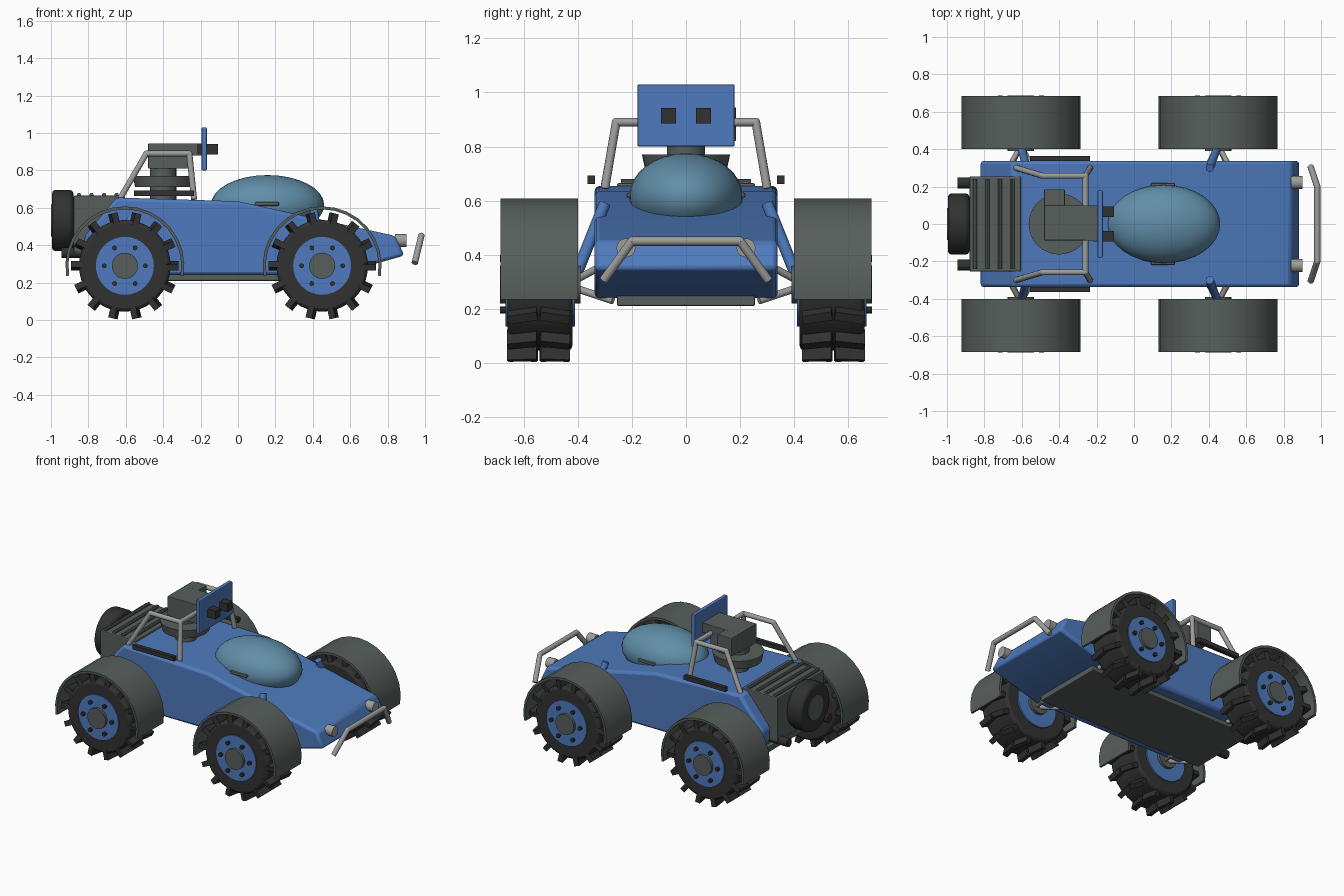
import bpy, bmesh, math
from mathutils import Vector, Matrix

if "Cube" in bpy.data.objects:
    bpy.data.objects.remove(bpy.data.objects["Cube"])


def mat(name, r, g, b):
    m = bpy.data.materials.new(name)
    m.diffuse_color = (r, g, b, 1)
    m.use_nodes = True
    m.node_tree.nodes["Principled BSDF"].inputs["Base Color"].default_value = m.diffuse_color
    return m


BLUE = mat("blue_paint", 0.076, 0.195, 0.51)
GREY = mat("dark_grey_metal", 0.095, 0.113, 0.108)
BLACK = mat("black_rubber", 0.031, 0.031, 0.031)
LIGHT = mat("light_grey_tube", 0.34, 0.345, 0.335)
GLASS = mat("canopy_glass", 0.118, 0.27, 0.39)


def finish(name, bm, m, bevel=0.0, smooth=True):
    bmesh.ops.recalc_face_normals(bm, faces=bm.faces)
    me = bpy.data.meshes.new(name)
    bm.to_mesh(me)
    bm.free()
    ob = bpy.data.objects.new(name, me)
    bpy.context.collection.objects.link(ob)
    me.materials.append(m)
    if bevel:
        mod = ob.modifiers.new("bevel", 'BEVEL')
        mod.width, mod.segments = bevel, 2
        mod.limit_method, mod.angle_limit = 'ANGLE', math.radians(35)
    if smooth:
        bpy.ops.object.select_all(action='DESELECT')
        bpy.context.view_layer.objects.active = ob
        ob.select_set(True)
        bpy.ops.object.shade_smooth_by_angle(angle=math.radians(35))
    return ob


def add_box(bm, lo, hi, turn=Matrix()):
    lo, hi = Vector(lo), Vector(hi)
    bmesh.ops.create_cube(bm, size=1, matrix=turn @ Matrix.Translation((lo + hi) / 2)
                          @ Matrix.Diagonal((*(hi - lo), 1)))


def box(name, lo, hi, m, bevel=0.0):
    bm = bmesh.new()
    add_box(bm, lo, hi)
    return finish(name, bm, m, bevel, False)


def add_rod(bm, a, b, r, r2=None, seg=12):
    a, b = Vector(a), Vector(b)
    rot = (b - a).to_track_quat('Z', 'Y').to_matrix().to_4x4()
    bmesh.ops.create_cone(bm, cap_ends=True, segments=seg, radius1=r, radius2=r if r2 is None else r2,
                          depth=(b - a).length, matrix=Matrix.Translation((a + b) / 2) @ rot)


def rod(name, a, b, r, m, r2=None, seg=32, bevel=0.0):
    bm = bmesh.new()
    add_rod(bm, a, b, r, r2, seg)
    return finish(name, bm, m, bevel)


def tube(name, pts, r, m):
    bm = bmesh.new()
    for a, b in zip(pts, pts[1:]):
        add_rod(bm, a, b, r)
    for p in pts[1:-1]:  # rounded elbows
        bmesh.ops.create_uvsphere(bm, u_segments=12, v_segments=8, radius=r, matrix=Matrix.Translation(p))
    return finish(name, bm, m)


# Hull: side profile extruded across the width
profile = [(-0.82, 0.45), (-0.65, 0.655), (0.0, 0.635), (0.84, 0.45), (0.89, 0.345),
           (0.52, 0.24), (-0.70, 0.24), (-0.82, 0.36)]
bm = bmesh.new()
face = bm.faces.new([bm.verts.new((x, -0.338, z)) for x, z in profile])
ext = bmesh.ops.extrude_face_region(bm, geom=[face])
bmesh.ops.translate(bm, vec=(0, 0.676, 0), verts=[v for v in ext["geom"] if isinstance(v, bmesh.types.BMVert)])
finish("hull", bm, BLUE, 0.018)
box("skid_plate", (-0.74, -0.255, 0.21), (0.55, 0.255, 0.25), GREY, 0.006)

# Canopy with side handles
bm = bmesh.new()
bmesh.ops.create_uvsphere(bm, u_segments=32, v_segments=16, radius=1,
                          matrix=Matrix.Translation((0.158, 0, 0.615)) @ Matrix.Diagonal((0.303, 0.21, 0.16, 1)))
finish("canopy", bm, GLASS)

# Engine, cooling ribs and spare wheel
box("engine", (-0.88, -0.255, 0.36), (-0.605, 0.255, 0.665), GREY, 0.008)
for i in range(4):
    x = -0.85 + i * 0.067
    rod("engine_rib", (x, -0.24, 0.668), (x, 0.24, 0.668), 0.012, GREY, seg=10)
rod("spare_tire", (-0.995, 0, 0.532), (-0.88, 0, 0.532), 0.164, BLACK, bevel=0.02)
rod("spare_hub", (-1.0, 0, 0.532), (-0.9, 0, 0.532), 0.085, GREY)

# Turret
rod("turret_ring", (-0.40, 0, 0.71), (-0.40, 0, 0.77), 0.15, GREY, r2=0.163)
rod("turret_neck", (-0.40, 0, 0.64), (-0.40, 0, 0.82), 0.07, GREY)
box("gun_housing", (-0.48, -0.088, 0.81), (-0.255, 0.10, 0.945), GREY, 0.004)
box("gun_front", (-0.26, -0.088, 0.88), (-0.19, 0.10, 0.945), GREY)
box("ammo_box", (-0.48, 0.098, 0.82), (-0.37, 0.185, 0.945), GREY, 0.004)
box("gun_shield", (-0.195, -0.18, 0.80), (-0.167, 0.18, 1.03), BLUE, 0.006)

# Roll cage crossbar and front bumper
tube("cage_crossbar", [(-0.26, -0.255, 0.89), (-0.26, 0.255, 0.89)], 0.016, LIGHT)
tube("front_bumper", [(0.945, -0.305, 0.305), (0.98, -0.2, 0.45), (0.98, 0.2, 0.45), (0.945, 0.305, 0.305)],
     0.017, LIGHT)

for s in (-1, 1):
    # Parts repeated on each side
    box("gun_barrel", (-0.22, s * 0.065 - 0.028, 0.885), (-0.107, s * 0.065 + 0.028, 0.942), BLACK)
    box("side_rail", (-0.555, s * 0.35 - 0.014, 0.662), (-0.235, s * 0.35 + 0.014, 0.692), BLACK)
    box("canopy_handle", (0.09, s * 0.208 - 0.012, 0.61), (0.22, s * 0.208 + 0.012, 0.63), GREY, 0.008)
    rod("exhaust", (-0.945, s * 0.22, 0.36), (-0.7, s * 0.22, 0.36), 0.029, BLACK, seg=16)
    rod("headlight", (0.84, s * 0.222, 0.425), (0.9, s * 0.222, 0.425), 0.035, LIGHT, seg=20)
    tube("roll_cage", [(-0.63, s * 0.30, 0.65), (-0.49, s * 0.258, 0.89), (-0.26, s * 0.258, 0.89),
                       (-0.235, s * 0.30, 0.645)], 0.016, LIGHT)

    for wx, lean in ((-0.605, 0.03), (0.45, -0.045)):
        c = Vector((wx, 0, 0.29))

        def at(x, y, z):
            return c + Vector((x, s * y, z))

        # Wheel
        rod("tire", at(0, 0.42, 0), at(0, 0.66, 0), 0.245, BLACK, seg=40, bevel=0.018)
        rod("hub", at(0, 0.41, 0), at(0, 0.667, 0), 0.155, BLUE)
        rod("hub_cap", at(0, 0.39, 0), at(0, 0.687, 0), 0.07, GREY, seg=24)
        bm = bmesh.new()
        for k in range(6):
            a = math.radians(60 * k)
            x, z = 0.11 * math.cos(a), 0.11 * math.sin(a)
            add_rod(bm, at(x, 0.65, z), at(x, 0.687, z), 0.013, seg=8)
        finish("wheel_bolts", bm, BLACK)

        # Chevron tread lugs in two rows
        bm = bmesh.new()
        for k in range(14):
            for y, skew in ((0.485, -0.16), (0.605, 0.16)):
                turn = (Matrix.Translation(at(0, y, 0)) @ Matrix.Rotation(math.tau * (k + 0.5) / 14, 4, 'Y')
                        @ Matrix.Rotation(s * skew, 4, 'Z'))
                add_box(bm, (-0.017, -0.055, -0.288), (0.017, 0.055, -0.22), turn)
        finish("tread_lugs", bm, BLACK, smooth=False)

        # Fender: thick arc over the wheel
        bm = bmesh.new()
        rings = []
        for k in range(17):
            a = math.radians(-10 + 200 * k / 16)
            rings.append([bm.verts.new(at(r * math.cos(a), y, r * math.sin(a)))
                          for r, y in ((0.318, 0.40), (0.318, 0.685), (0.302, 0.685), (0.302, 0.40))])
        for p, q in zip(rings, rings[1:]):
            for j in range(4):
                bm.faces.new((p[j], p[j - 1], q[j - 1], q[j]))
        bm.faces.new(rings[0])
        bm.faces.new(rings[-1])
        finish("fender", bm, GREY)

        # Suspension
        rod("shock_absorber", at(lean, 0.30, 0.30), at(0, 0.42, 0.0), 0.022, BLUE, seg=14)
        for dx in (-0.07, 0.07):
            tube("upper_arm", [at(dx, 0.29, 0.08), at(0, 0.42, 0.01)], 0.014, LIGHT)
            tube("lower_arm", [at(dx, 0.27, -0.06), at(0, 0.42, -0.01)], 0.014, LIGHT)
